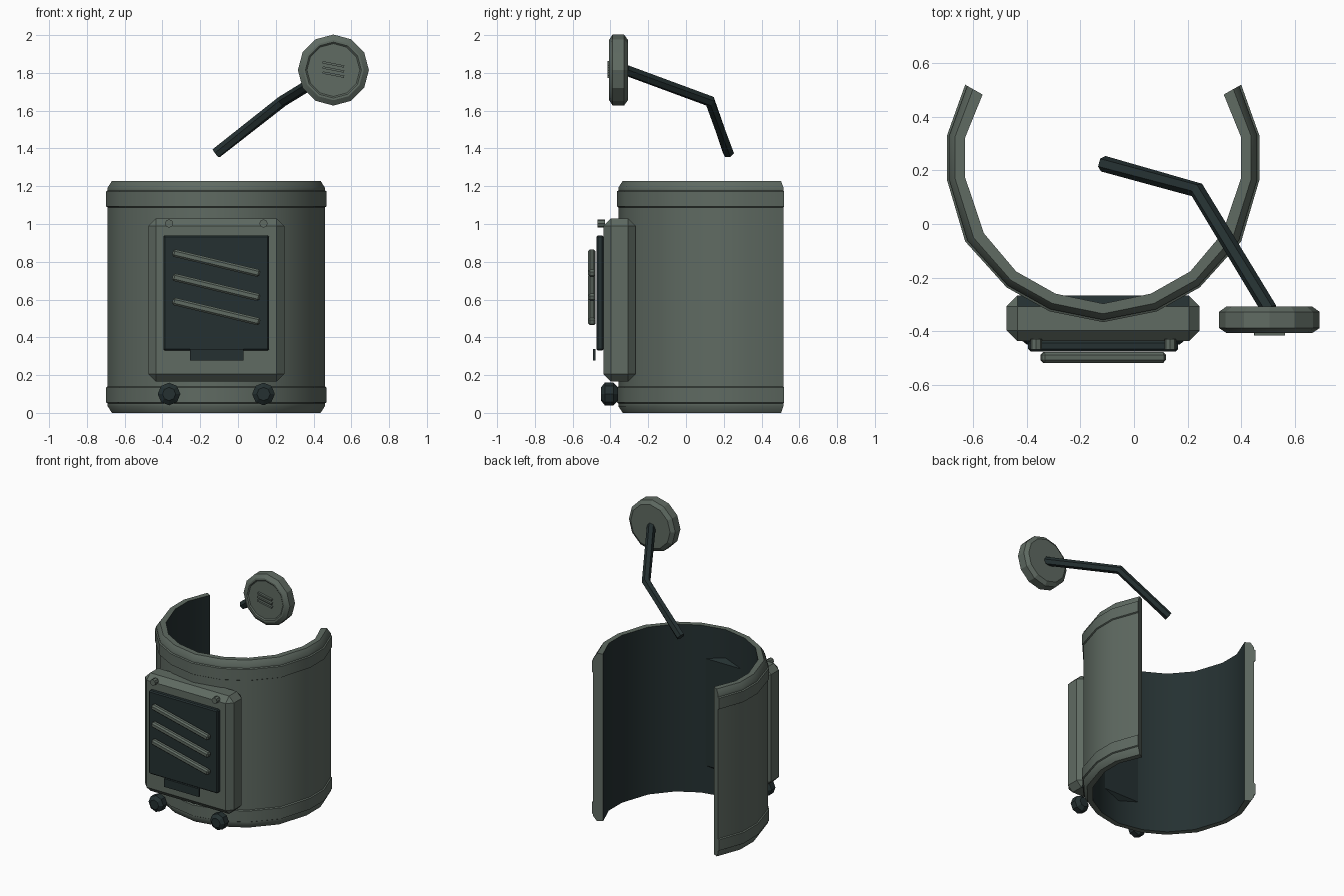
import bpy, bmesh, math
from mathutils import Vector, Matrix

if "Cube" in bpy.data.objects:
    bpy.data.objects.remove(bpy.data.objects["Cube"], do_unlink=True)


def material(name, rgb):
    m = bpy.data.materials.new(name)
    m.use_nodes = True
    m.diffuse_color = (*rgb, 1)
    m.node_tree.nodes["Principled BSDF"].inputs["Base Color"].default_value = (*rgb, 1)
    return m


GREY = material("grey green metal", (0.115, 0.145, 0.122))
DARK = material("dark metal", (0.018, 0.03, 0.031))


def finish(name, bm, mats, angle=0.6):
    bmesh.ops.recalc_face_normals(bm, faces=bm.faces)
    me = bpy.data.meshes.new(name)
    bm.to_mesh(me)
    bm.free()
    ob = bpy.data.objects.new(name, me)
    bpy.context.collection.objects.link(ob)
    for m in mats:
        me.materials.append(m)
    bpy.ops.object.select_all(action="DESELECT")
    ob.select_set(True)
    bpy.context.view_layer.objects.active = ob
    bpy.ops.object.shade_smooth_by_angle(angle=angle)
    return ob


def box(name, lo, hi, mat, bevel=0.0, tilt=0.0):
    lo, hi = Vector(lo), Vector(hi)
    bm = bmesh.new()
    bmesh.ops.create_cube(bm, size=1)
    bmesh.ops.scale(bm, vec=hi - lo, verts=bm.verts)
    if bevel:
        bmesh.ops.bevel(bm, geom=bm.edges[:], offset=bevel, segments=1, affect="EDGES")
    bmesh.ops.rotate(bm, matrix=Matrix.Rotation(tilt, 3, "Y"), verts=bm.verts)
    bmesh.ops.translate(bm, vec=(lo + hi) / 2, verts=bm.verts)
    return finish(name, bm, [mat, DARK], 0.3)


def lathe(name, x, z, profile, sides, mat):
    """Solid turned about a front-to-back axis; profile holds (radius, y)."""
    bm = bmesh.new()
    rings = []
    for r, y in profile:
        angles = [math.tau * i / sides for i in range(sides)]
        rings.append([bm.verts.new((x + r * math.cos(a), y, z + r * math.sin(a))) for a in angles])
    for a, b in zip(rings, rings[1:]):
        for i in range(sides):
            j = (i + 1) % sides
            bm.faces.new((a[i], a[j], b[j], b[i]))
    bm.faces.new(rings[0])
    bm.faces.new(rings[-1])
    return finish(name, bm, [mat], 0.3)


# Curved open shell: half plan of outer and inner walls, mirrored about its centre
CX = -0.115
outer = [(0.515, 0.52), (0.583, 0.33), (0.583, 0.165), (0.515, -0.065),
         (0.36, -0.237), (0.2, -0.326), (0, -0.366)]
inner = [(0.45, 0.483), (0.515, 0.323), (0.515, 0.173), (0.445, -0.035),
         (0.325, -0.177), (0.178, -0.26), (0, -0.297)]


def mirrored(half):
    return [Vector((CX - u, y)) for u, y in half] + [Vector((CX + u, y)) for u, y in half[-2::-1]]


# Wall section (inset share, height): chamfered rims and two raised bands
half = [(1, 0), (0.45, 0), (0.12, 0.035), (0.12, 0.05), (0, 0.055), (0, 0.135), (0.12, 0.14)]
section = half + [(t, 1.228 - z) for t, z in half[::-1]]
bm = bmesh.new()
columns = []
for o, i in zip(mirrored(outer), mirrored(inner)):
    columns.append([bm.verts.new((*o.lerp(i, t), z)) for t, z in section])
n = len(section)
for a, b in zip(columns, columns[1:]):
    for k in range(n):
        f = bm.faces.new((a[k], a[(k + 1) % n], b[(k + 1) % n], b[k]))
        f.material_index = int(k == n - 1)
bm.faces.new(columns[0])
bm.faces.new(columns[-1])
finish("curved_shell", bm, [GREY, DARK])

# Front housing, dark where it shows inside the shell
housing = box("front_housing", (-0.475, -0.437, 0.165), (0.245, -0.267, 1.03), GREY, 0.04)
for p in housing.data.polygons:
    if p.normal.y > 0.3 and abs(p.normal.x) < 0.3:
        p.material_index = 1

# Grille panel, tab and slanted slats
box("grille_panel", (-0.395, -0.475, 0.33), (0.165, -0.437, 0.94), DARK, 0.008)
box("panel_tab", (-0.255, -0.493, 0.278), (0.028, -0.478, 0.338), DARK)
for k in range(3):
    z = 0.793 - 0.128 * k
    box(f"grille_slat_{k + 1}", (-0.353, -0.518, z - 0.02), (0.123, -0.478, z + 0.02),
        GREY, 0.01, math.radians(13.5))

# Screws and knobs
for side, x in (("right", -0.365), ("left", 0.135)):
    lathe(f"{side}_screw", x, 1.003, [(0.022, -0.468), (0.022, -0.43)], 8, GREY)
    lathe(f"{side}_knob", x, 0.1, [(0.035, -0.45), (0.06, -0.43), (0.06, -0.385), (0.035, -0.36)],
          8, DARK)

# Bent arm
path = [Vector(p) for p in ((-0.115, 0.225, 1.375), (0.235, 0.127, 1.65), (0.505, -0.32, 1.815))]
first, last = (path[1] - path[0]).normalized(), (path[2] - path[1]).normalized()
bm = bmesh.new()
rings = []
for p, d in zip(path, (first, (first + last).normalized(), last)):
    s = d.cross(Vector((0, 0, 1))).normalized()
    t = s.cross(d)
    rings.append([bm.verts.new(p + 0.03 * (s * math.cos(a) + t * math.sin(a)))
                  for a in (math.tau * i / 6 for i in range(6))])
for a, b in zip(rings, rings[1:]):
    for i in range(6):
        bm.faces.new((a[i], a[(i + 1) % 6], b[(i + 1) % 6], b[i]))
bm.faces.new(rings[0])
bm.faces.new(rings[-1])
finish("bent_arm", bm, [DARK], 0.3)

# Round head with a recessed face and three small slots
lathe("round_head", 0.505, 1.815,
      [(0.16, -0.308), (0.188, -0.328), (0.188, -0.388), (0.16, -0.407), (0.148, -0.407),
       (0.14, -0.4)], 12, GREY)
for k in range(3):
    z = 1.845 - 0.027 * k
    box(f"head_bar_{k + 1}", (0.447, -0.416, z - 0.006), (0.563, -0.395, z + 0.006),
        GREY, 0.0, math.radians(11))
